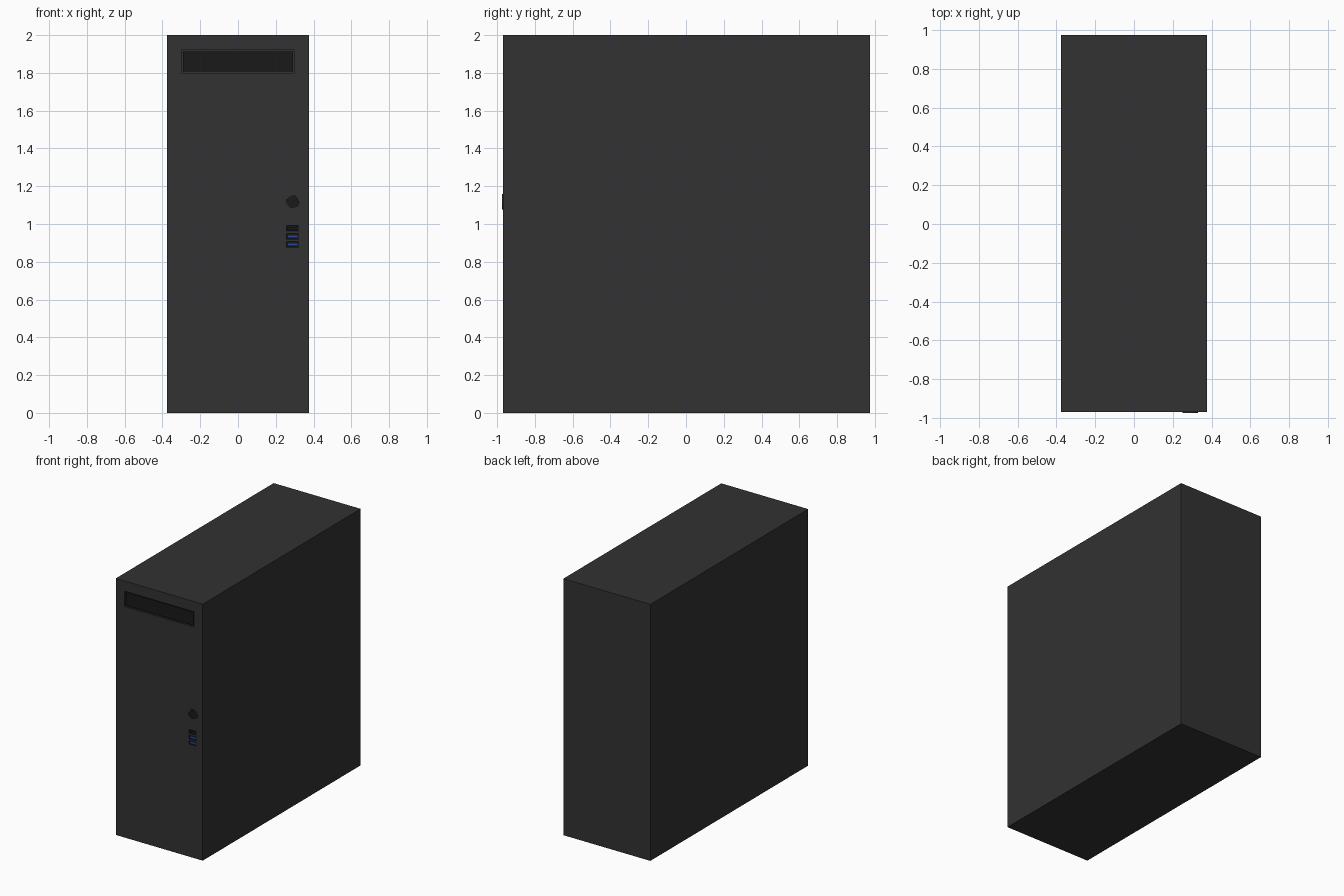
import bpy
import math

if "Cube" in bpy.data.objects:
    bpy.data.objects.remove(bpy.data.objects["Cube"])

FRONT = -0.97


def material(name, rgb):
    m = bpy.data.materials.new(name)
    m.diffuse_color = (*rgb, 1)
    m.use_nodes = True
    m.node_tree.nodes["Principled BSDF"].inputs["Base Color"].default_value = m.diffuse_color
    return m


CASE = material("case_black", (0.032, 0.032, 0.032))
DARK = material("trim_black", (0.010, 0.010, 0.010))
BLUE = material("port_blue", (0.015, 0.06, 0.35))


def box(name, x0, x1, y0, y1, z0, z1, mat=None):
    bpy.ops.mesh.primitive_cube_add(size=1, location=((x0 + x1) / 2, (y0 + y1) / 2, (z0 + z1) / 2))
    o = bpy.context.object
    o.name = name
    o.scale = (x1 - x0, y1 - y0, z1 - z0)
    bpy.ops.object.transform_apply(location=False, rotation=False, scale=True)
    if mat:
        o.data.materials.append(mat)
    return o


def disc(name, x, z, r, y0, y1, mat=None):
    bpy.ops.mesh.primitive_cylinder_add(vertices=32, radius=r, depth=y1 - y0,
                                        location=(x, (y0 + y1) / 2, z), rotation=(math.pi / 2, 0, 0))
    o = bpy.context.object
    o.name = name
    if mat:
        o.data.materials.append(mat)
    bpy.ops.object.shade_smooth_by_angle()
    return o


def cut(target, cutter):
    cutter.hide_render = True
    mod = target.modifiers.new("cut", 'BOOLEAN')
    mod.object = cutter
    mod.solver = 'EXACT'
    bpy.context.view_layer.objects.active = target
    bpy.ops.object.modifier_apply(modifier=mod.name)
    bpy.data.objects.remove(cutter)


# Case with recesses for the drive bay and ports
case = box("case", -0.375, 0.375, FRONT, 0.975, 0, 2, CASE)
cut(case, box("bay_cutter", -0.30, 0.30, FRONT - 0.1, FRONT + 0.015, 1.80, 1.92))

# Optical drive tray sitting in its bay
box("drive_tray", -0.292, 0.292, FRONT + 0.006, FRONT + 0.016, 1.808, 1.912, DARK)

# Power button: raised ring around a dark disc
PX, PZ = 0.29, 1.117
ring = disc("power_button_ring", PX, PZ, 0.041, FRONT - 0.005, FRONT + 0.005, CASE)
cut(ring, disc("ring_cutter", PX, PZ, 0.034, FRONT - 0.1, FRONT - 0.001))
disc("power_button", PX, PZ, 0.033, FRONT - 0.004, FRONT, DARK)

# Stacked front ports: one audio/USB slot in black, two with blue tongues
for i, (zc, tongue) in enumerate([(0.978, DARK), (0.934, BLUE), (0.892, BLUE)]):
    x0, x1, h = 0.254, 0.322, 0.018
    cut(case, box("port_cutter", x0, x1, FRONT - 0.1, FRONT + 0.03, zc - h, zc + h))
    shell = box(f"port_shell_{i + 1}", x0, x1, FRONT, FRONT + 0.03, zc - h, zc + h, DARK)
    cut(shell, box("shell_cutter", x0 + 0.006, x1 - 0.006, FRONT - 0.1, FRONT + 0.024,
                   zc - h + 0.006, zc + h - 0.006))
    box(f"port_tongue_{i + 1}", x0 + 0.008, x1 - 0.008, FRONT + 0.004, FRONT + 0.026,
        zc - 0.009, zc + 0.007, tongue)
